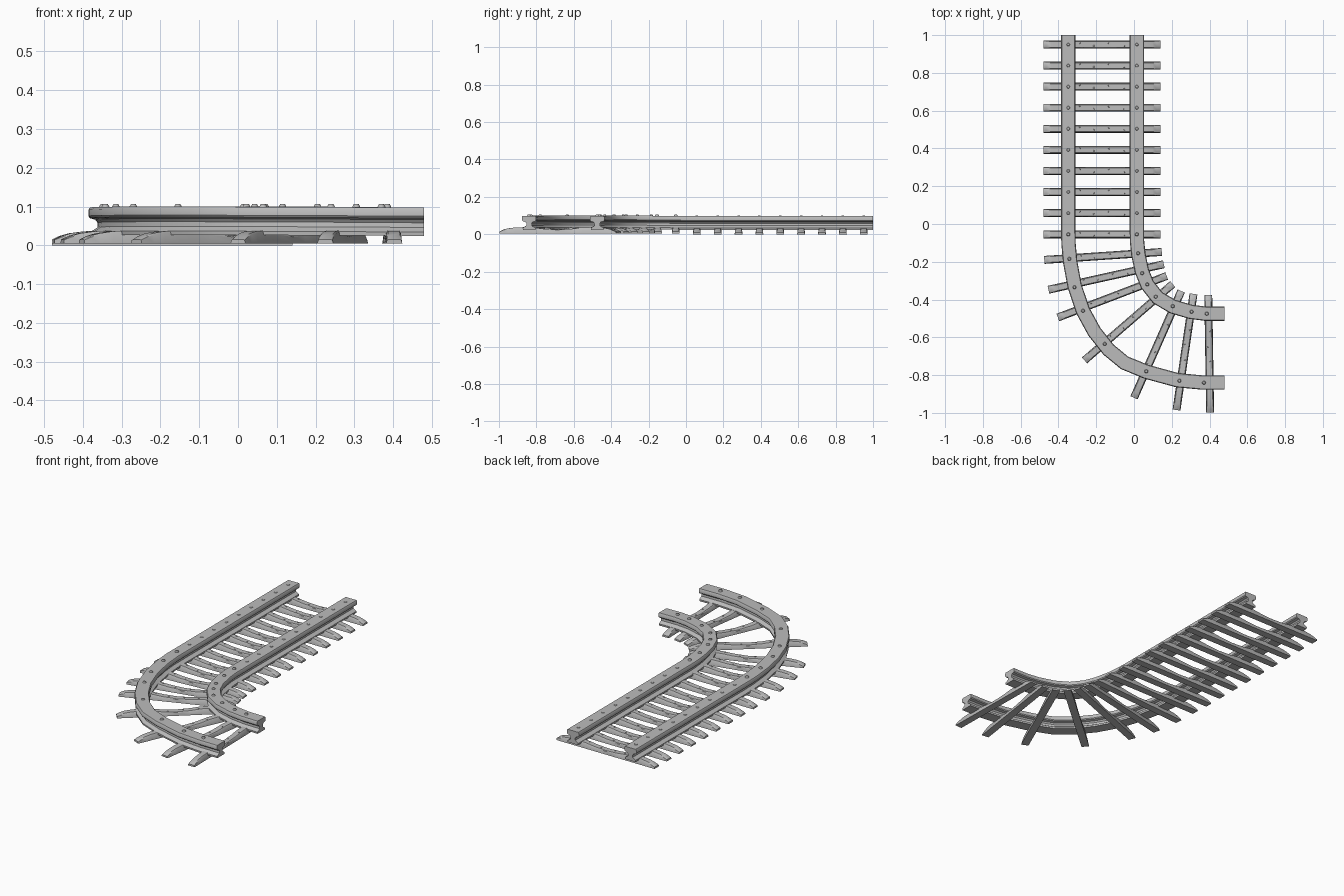
import bpy, bmesh, math
from mathutils import Vector

if "Cube" in bpy.data.objects:
    bpy.data.objects.remove(bpy.data.objects["Cube"])

grey = bpy.data.materials.new("plain grey")
grey.diffuse_color = (0.5, 0.5, 0.5, 1)
grey.use_nodes = True
grey.node_tree.nodes["Principled BSDF"].inputs["Base Color"].default_value = grey.diffuse_color


def finish(name, bm, angle=35):
    bmesh.ops.recalc_face_normals(bm, faces=bm.faces)
    me = bpy.data.meshes.new(name)
    bm.to_mesh(me)
    bm.free()
    me.materials.append(grey)
    ob = bpy.data.objects.new(name, me)
    bpy.context.collection.objects.link(ob)
    bpy.ops.object.select_all(action='DESELECT')
    ob.select_set(True)
    bpy.context.view_layer.objects.active = ob
    bpy.ops.object.shade_smooth_by_angle(angle=math.radians(angle))
    return ob


def loft(bm, rings):
    """Skin closed rings of points and cap both ends."""
    rows = [[bm.verts.new(p) for p in r] for r in rings]
    n = len(rows[0])
    for a, b in zip(rows, rows[1:]):
        for i in range(n):
            j = (i + 1) % n
            bm.faces.new((a[i], a[j], b[j], b[i]))
    bm.faces.new(rows[0])
    bm.faces.new(rows[-1])


# I-shaped rail section, right half then mirrored
HALF = [(0.033, 0.024), (0.034, 0.034), (0.024, 0.040), (0.015, 0.046), (0.014, 0.058),
        (0.020, 0.066), (0.034, 0.070), (0.038, 0.075), (0.038, 0.091), (0.034, 0.097)]
SECTION = HALF + [(-x, z) for x, z in reversed(HALF)]


def rail(name, path, lift=0.0):
    pts = [Vector(p) for p in path]
    bm, rings = bmesh.new(), []
    for i, p in enumerate(pts):
        d0 = (p - pts[i - 1]).normalized() if i else None
        d1 = (pts[i + 1] - p).normalized() if i < len(pts) - 1 else None
        # end sections stay square to the track
        if d0 is None:
            d = Vector((0, -1))
        elif d1 is None:
            d = Vector((1, 0)) if lift else Vector((0, -1))
        else:
            d = (d0 + d1).normalized()
        s = Vector((-d.y, d.x))
        k = lift * math.sin(math.pi * i / (len(pts) - 1))
        rings.append([(p.x + s.x * u, p.y + s.y * u, z + k) for u, z in SECTION])
    loft(bm, rings)
    return finish(name, bm)


# Sleeper top height along its length: drooping ends, sagging middle
TOP = [(0, 0.010), (0.03, 0.019), (0.07, 0.026), (0.13, 0.031), (0.21, 0.033), (0.29, 0.031),
       (0.38, 0.024), (0.5, 0.020), (0.62, 0.024), (0.71, 0.031), (0.79, 0.033), (0.87, 0.031),
       (0.93, 0.026), (0.97, 0.019), (1, 0.010)]


def stud(bm, x, y, z0, z1, r, n=10):
    rings = []
    for z, q in ((z0, r), (z0 + (z1 - z0) * 0.6, r), (z1, r * 0.65)):
        rings.append([(x + q * math.cos(2 * math.pi * i / n),
                       y + q * math.sin(2 * math.pi * i / n), z) for i in range(n)])
    loft(bm, rings)


def sleeper(name, a, b, base=0.0):
    a, b = Vector(a), Vector(b)
    d = (b - a).normalized()
    s = Vector((-d.y, d.x))
    bm, rings = bmesh.new(), []
    for t, h in TOP:
        p = a.lerp(b, t)
        sec = [(-0.021, 0), (0.021, 0), (0.0185, h * 0.85), (0.015, h), (-0.015, h), (-0.0185, h * 0.85)]
        rings.append([(p.x + s.x * u, p.y + s.y * u, base + z) for u, z in sec])
    loft(bm, rings)
    # small spikes between the rails
    for t, u, h in ((0.31, 0.008, 0.031), (0.43, -0.006, 0.024), (0.56, 0.006, 0.024), (0.69, -0.008, 0.031)):
        p = a.lerp(b, t) + s * u
        stud(bm, p.x, p.y, base + h - 0.012, base + h + 0.001, 0.005, 8)
    return finish(name, bm)


# Straight track
OUT, INN, JOINT = -0.348, 0.015, -0.025
rail("straight_outer_rail", [(OUT, 1), (OUT, JOINT)])
rail("straight_inner_rail", [(INN, 1), (INN, JOINT)])
bolts = bmesh.new()
for i in range(9):
    y = 0.95 - 0.1115 * i
    sleeper(f"straight_sleeper_{i + 1}", (-0.48, y), (0.14, y))
    for x in (OUT, INN):
        stud(bolts, x, y, 0.09, 0.0995, 0.010)
finish("straight_rail_bolts", bolts)

# Curved track
rail("curved_outer_rail", [(OUT, JOINT), (-0.347, -0.10), (-0.338, -0.20), (-0.314, -0.33), (-0.27, -0.46),
                           (-0.21, -0.57), (-0.135, -0.665), (-0.05, -0.735), (0.065, -0.782),
                           (0.23, -0.827), (0.36, -0.839), (0.48, -0.839)], 0.003)
rail("curved_inner_rail", [(INN, JOINT), (0.016, -0.09), (0.023, -0.16), (0.042, -0.25), (0.07, -0.32),
                           (0.125, -0.39), (0.205, -0.437), (0.30, -0.465), (0.38, -0.475),
                           (0.48, -0.475)], 0.003)
TIES = [((-0.48, -0.055), (0.14, -0.055)), ((-0.475, -0.19), (0.147, -0.148)),
        ((-0.453, -0.348), (0.158, -0.213)), ((-0.403, -0.495), (0.173, -0.275)),
        ((-0.262, -0.722), (0.205, -0.318)), ((0.0, -0.92), (0.25, -0.355)),
        ((0.225, -0.985), (0.315, -0.37)), ((0.403, -0.998), (0.393, -0.375))]
for i, (a, b) in enumerate(TIES):
    sleeper(f"curved_sleeper_{i + 1}", a, b, 0.005)

# Bolts on the curved rails
bolts = bmesh.new()
for x, y in [(-0.348, -0.055), (-0.342, -0.185), (-0.315, -0.335), (-0.27, -0.46), (-0.155, -0.635),
             (0.065, -0.78), (0.24, -0.83), (0.37, -0.84), (0.015, -0.055), (0.022, -0.155),
             (0.043, -0.26), (0.07, -0.32), (0.115, -0.385), (0.205, -0.435), (0.305, -0.465),
             (0.385, -0.475)]:
    stud(bolts, x, y, 0.09, 0.106, 0.010)
finish("curved_rail_bolts", bolts)
